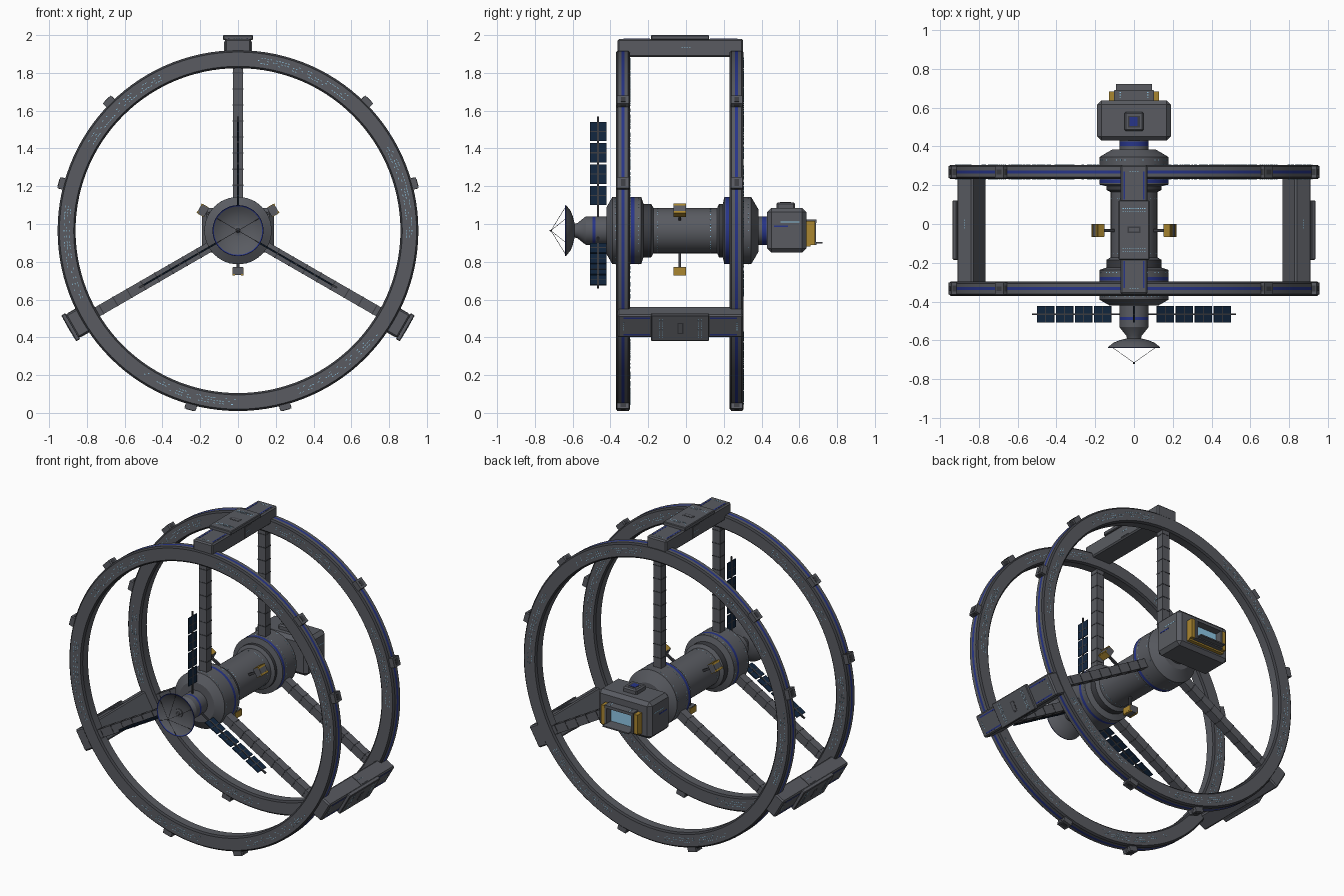
import bpy, bmesh, math, random
from mathutils import Matrix, Vector

random.seed(4)
if "Cube" in bpy.data.objects:
    bpy.data.objects.remove(bpy.data.objects["Cube"])

AXIS = 0.965                      # height of the station's long axis
ARMS = (90, 210, 330)
RINGS = (-0.333, 0.268)           # y centre of each wheel


def material(name, *rgb):
    m = bpy.data.materials.new(name)
    m.use_nodes = True
    m.diffuse_color = (*rgb, 1)
    m.node_tree.nodes["Principled BSDF"].inputs["Base Color"].default_value = (*rgb, 1)
    return m


MATS = [material("hull grey", 0.1, 0.105, 0.12),
        material("dark grey", 0.045, 0.047, 0.055),
        material("stripe blue", 0.02, 0.035, 0.25),
        material("window light", 0.3, 0.62, 0.85),
        material("gold trim", 0.4, 0.24, 0.03),
        material("solar navy", 0.006, 0.02, 0.05)]
GREY, DARK, BLUE, LIGHT, GOLD, NAVY = range(6)


def finish(name, bm, smooth=False, bevel=0):
    bmesh.ops.recalc_face_normals(bm, faces=bm.faces)
    mesh = bpy.data.meshes.new(name)
    bm.to_mesh(mesh)
    bm.free()
    for m in MATS:
        mesh.materials.append(m)
    ob = bpy.data.objects.new(name, mesh)
    ob.location.z = AXIS
    bpy.context.collection.objects.link(ob)
    if bevel:
        mod = ob.modifiers.new("edge", "BEVEL")
        mod.width, mod.segments = bevel, 1
    if smooth:
        bpy.ops.object.select_all(action="DESELECT")
        ob.select_set(True)
        bpy.context.view_layer.objects.active = ob
        bpy.ops.object.shade_smooth_by_angle(angle=math.radians(25))
    return ob


def add_box(bm, angle, r, t, y, mat=GREY):
    """Box with (min, max) ranges along radius, tangent and axis, turned to an angle."""
    spans = (r, y, t)
    mid = Vector([(a + b) / 2 for a, b in spans])
    size = Matrix.Diagonal([b - a for a, b in spans] + [1])
    turn = Matrix.Rotation(-math.radians(angle), 4, "Y")
    verts = bmesh.ops.create_cube(bm, size=1, matrix=turn @ Matrix.Translation(mid) @ size)["verts"]
    for f in {f for v in verts for f in v.link_faces}:
        f.material_index = mat


def boxes(name, pieces, angles=(0,), bevel=0):
    bm = bmesh.new()
    for a in angles:
        for p in pieces:
            add_box(bm, a, *p)
    return finish(name, bm, bevel=bevel)


def around(v, half):
    return (v - half, v + half)


def lathe(name, profile, segments=64, colours=None, closed=False):
    """Revolve (radius, y) points about the axis; colours maps a profile step to a material."""
    bm = bmesh.new()
    loops = []
    for k in range(segments):
        a = 2 * math.pi * k / segments
        loops.append([bm.verts.new((r * math.cos(a), y, r * math.sin(a))) for r, y in profile])
    n = len(profile)
    for k in range(segments):
        p, q = loops[k], loops[(k + 1) % segments]
        for i in range(n if closed else n - 1):
            j = (i + 1) % n
            f = bm.faces.new((p[i], p[j], q[j], q[i]))
            f.material_index = (colours or {}).get(i, GREY)
    bmesh.ops.remove_doubles(bm, verts=bm.verts, dist=1e-5)
    return finish(name, bm, smooth=True)


# Wheels: chamfered rim section with a blue stripe on the outside
for label, y in zip(("front", "rear"), RINGS):
    w, s, c = 0.037, 0.008, 0.01
    rim = [(0.86, y - w + c), (0.86 + c, y - w), (0.955 - c, y - w), (0.955, y - w + c),
           (0.955, y - s), (0.955, y + s), (0.955, y + w - c),
           (0.955 - c, y + w), (0.86 + c, y + w), (0.86, y + w - c)]
    lathe(label + "_wheel", rim, 120, {0: DARK, 2: DARK, 4: BLUE, 6: DARK, 8: DARK}
          | {2: DARK, 1: GREY, 2: DARK}, True)

    # Spokes with dark joint collars
    spoke = [((0.1, 0.87), around(0, 0.027), around(y, 0.026))]
    spoke += [(around(0.24 + 0.085 * k, 0.003), around(0, 0.0285), around(y, 0.0275), DARK)
              for k in range(8)]
    boxes(label + "_spokes", spoke, ARMS)

    # Small pods on the rim
    pod = [((0.94, 0.982), around(0, 0.03), around(y, 0.031)),
           ((0.982, 0.984), around(0, 0.018), around(y, 0.012), DARK),
           ((0.955, 0.975), around(0, 0.031), around(y, 0.015), DARK)]
    boxes(label + "_rim_pods", pod, [a + d for a in (30, 150, 270) for d in (-15, 15)])

    # Lit windows along both faces of the wheel
    bm = bmesh.new()
    for centre in [a + d for a in ARMS for d in (-23, 43)]:
        for row in (0.893, 0.907, 0.921):
            for k in range(-16, 17):
                if random.random() < 0.5:
                    add_box(bm, centre + k, around(row, 0.0016), around(0, 0.0045),
                            around(y, w + 0.001), LIGHT)
    finish(label + "_wheel_windows", bm)

# Cross modules joining the wheels, each with a raised outer plate
boxes("cross_modules", [((0.92, 1.015), around(0, 0.07), (-0.362, 0.303))], ARMS, 0.008)
boxes("module_plates", [((1.01, 1.035), around(0, 0.079), (-0.185, 0.122))], ARMS, 0.004)
details = [(around(1.035, 0.001), around(0, 0.034), around(-0.03, 0.016), DARK),
           (around(1.035, 0.0015), around(0, 0.026), around(-0.03, 0.009), GREY),
           (around(0.968, 0.034), around(0, 0.073), around(0.0, 0.035), GREY)]
for side in (-1, 1):
    for span in ((-0.33, -0.19), (0.127, 0.27)):
        details.append((around(1.015, 0.001), around(0.05 * side, 0.004), span, BLUE))
    for k in range(-5, 6):
        for row in (0.095, 0.11):
            details.append((around(1.035, 0.001), around(0.011 * k, 0.003),
                            around(-0.03 + side * row, 0.0015), LIGHT))
    for k in range(4):
        details.append((around(0.968, 0.0015), around(0.073 * side, 0.001),
                        around(-0.02 + 0.013 * k, 0.004), LIGHT))
        details.append((around(1.015, 0.001), around(-0.02 + 0.013 * k, 0.004),
                        around(-0.03 + 0.3 * side, 0.0015), LIGHT))
boxes("module_details", details, ARMS)

# Hub: one turned body from the front neck to the rear neck
hub = [(0, -0.595), (0.035, -0.595), (0.04, -0.575), (0.072, -0.535), (0.075, -0.53),
       (0.075, -0.495), (0.075, -0.48), (0.075, -0.42), (0.125, -0.42), (0.178, -0.39),
       (0.178, -0.29), (0.178, -0.272), (0.178, -0.237), (0.142, -0.225), (0.142, -0.185),
       (0.12, -0.172), (0.12, 0.165), (0.142, 0.175), (0.142, 0.195), (0.178, 0.203),
       (0.178, 0.21), (0.178, 0.228), (0.178, 0.345), (0.11, 0.385), (0.075, 0.385),
       (0.075, 0.403), (0.075, 0.425), (0.075, 0.45), (0, 0.45)]
lathe("hub", hub, 64, {5: BLUE, 10: BLUE, 13: DARK, 17: DARK, 20: BLUE, 25: BLUE})

# Rings of windows on the hub
bm = bmesh.new()
for radius, y in ((0.12, -0.15), (0.12, 0.13), (0.178, -0.375), (0.178, -0.25),
                  (0.178, 0.245), (0.178, 0.33)):
    for k in range(48):
        if random.random() < 0.6:
            add_box(bm, k * 7.5, around(radius, 0.001), around(0, 0.003),
                    around(y, 0.0018), LIGHT)
finish("hub_windows", bm)

# Dish antenna with a blue lip, feed and struts
dish = [(0, -0.6), (0.04, -0.602), (0.075, -0.609), (0.105, -0.621), (0.128, -0.636),
        (0.134, -0.64), (0.135, -0.635), (0.105, -0.611), (0.075, -0.599), (0.03, -0.588)]
lathe("dish", dish, 48, {4: BLUE, 5: BLUE})
lathe("dish_feed", [(0, -0.615), (0.008, -0.615), (0.012, -0.61), (0.026, -0.608), (0.026, -0.598)], 24)
lathe("feed_tip", [(0, -0.723), (0.004, -0.72), (0.004, -0.712), (0, -0.709)], 12, {0: DARK, 1: DARK})
bm = bmesh.new()
for k in range(6):
    a = math.radians(30 + 60 * k)
    start, end = Vector((0.128 * math.cos(a), -0.636, 0.128 * math.sin(a))), Vector((0, -0.715, 0))
    d = end - start
    place = Matrix.Translation((start + end) / 2) @ d.to_track_quat("Z", "Y").to_matrix().to_4x4()
    bmesh.ops.create_cone(bm, cap_ends=True, segments=6, radius1=0.0012, radius2=0.0012,
                          depth=d.length, matrix=place)
for f in bm.faces:
    f.material_index = DARK
finish("feed_struts", bm)

# Solar wings: a boom carrying four pairs of thin panels
wing = [((0.07, 0.605), around(0, 0.005), around(-0.465, 0.005), DARK)]
for k in range(4):
    r0 = 0.135 + 0.113 * k
    for side in (-1, 1):
        wing.append(((r0, r0 + 0.102), around(0, 0.003), around(-0.465 + 0.023 * side, 0.02), NAVY))
    wing.append((around(r0 + 0.051, 0.003), around(0, 0.004), around(-0.465, 0.042), DARK))
boxes("solar_wings", wing, ARMS)

# Thruster blocks on short struts, edged in gold
thruster = [((0.11, 0.2), around(0, 0.007), around(-0.033, 0.007), DARK),
            ((0.192, 0.236), around(0, 0.027), around(-0.033, 0.032), GREY)]
for side in (-1, 1):
    thruster.append(((0.196, 0.232), around(0.0275 * side, 0.0015), around(-0.033, 0.033), GOLD))
    thruster.append(((0.23, 0.2375), around(0.022 * side, 0.006), around(-0.033, 0.033), GOLD))
boxes("thrusters", thruster, (30, 150, 270))

# Rear command block with a roof cabin
boxes("command_block", [((-0.19, 0.19), (-0.117, 0.12), (0.43, 0.637))], bevel=0.022)
boxes("roof_cabin", [((-0.05, 0.05), (0.11, 0.15), (0.478, 0.578))], bevel=0.008)
trim = [((-0.03, 0.03), (0.149, 0.151), (0.497, 0.557), DARK),
        ((-0.022, 0.018), (0.15, 0.152), (0.505, 0.55), BLUE)]
for side in (-1, 1):
    trim.append((around(0.19 * side, 0.001), around(0.022, 0.004), (0.465, 0.54), BLUE))
    trim.append((around(0.19 * side, 0.001), around(0.045, 0.002), (0.5, 0.6), LIGHT))
boxes("command_block_trim", trim)

# Hangar: framed opening, lit back wall, gold guides and landing deck
hangar = [((-0.1, 0.1), (0.04, 0.058), (0.63, 0.69), GREY),
          ((-0.1, 0.1), (-0.075, -0.06), (0.63, 0.69), GREY),
          ((-0.092, 0.092), (-0.068, -0.06), (0.69, 0.722), GREY),
          ((-0.09, 0.09), (-0.06, 0.04), (0.63, 0.642), LIGHT),
          ((-0.13, 0.13), (-0.085, -0.075), (0.63, 0.66), GOLD)]
for side in (-1, 1):
    hangar.append((around(0.095 * side, 0.007), (-0.075, 0.058), (0.63, 0.688), GREY))
    hangar.append((around(0.117 * side, 0.013), (-0.075, 0.05), (0.63, 0.682), GOLD))
    for k in range(3):
        hangar.append((around(0.07 * side, 0.004), (0.058, 0.059),
                       around(0.65 + 0.014 * k, 0.002), LIGHT))
boxes("hangar", hangar)
